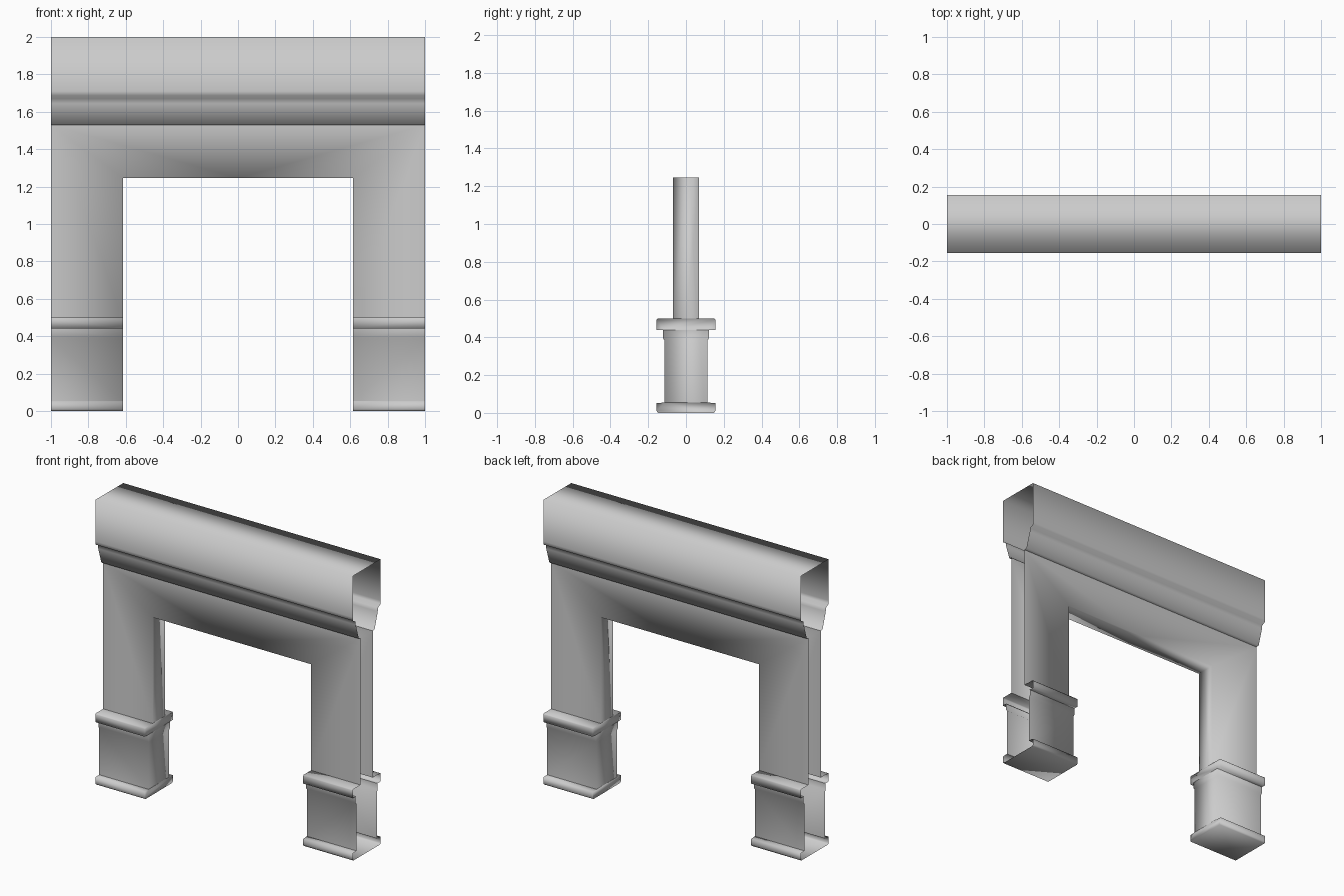
import bpy
import bmesh

cube = bpy.data.objects.get("Cube")
if cube:
    bpy.data.objects.remove(cube, do_unlink=True)

# Single stone colour
stone = bpy.data.materials.new("grey_stone")
stone.use_nodes = True
colour = (0.6, 0.6, 0.6, 1)
stone.diffuse_color = colour
stone.node_tree.nodes["Principled BSDF"].inputs["Base Color"].default_value = colour

OPENING = 0.615   # half width of the opening
HEAD = 1.245      # underside of the lintel
WALL = 0.068      # half thickness of the wall


def finish(name, bm):
    """Turn normals outward, shade smooth and add the object to the scene."""
    bmesh.ops.recalc_face_normals(bm, faces=bm.faces[:])
    bm.normal_update()
    facing = sum(f.normal.y * f.calc_center_median().y * f.calc_area() for f in bm.faces)
    if facing < 0:
        bmesh.ops.reverse_faces(bm, faces=bm.faces[:])
    for f in bm.faces:
        f.smooth = True
    mesh = bpy.data.meshes.new(name)
    bm.to_mesh(mesh)
    bm.free()
    mesh.materials.append(stone)
    obj = bpy.data.objects.new(name, mesh)
    bpy.context.collection.objects.link(obj)
    return obj


def shell(name, half, x_inner, x_outer, joined, capped):
    """Extrude a (y, z) half profile and its mirror along x as a thin shell."""
    profile = half + [(-y, z) for y, z in reversed(half)]
    bm = bmesh.new()
    inner = [bm.verts.new((x_inner, y, z)) for y, z in profile]
    outer = [bm.verts.new((x_outer, y, z)) for y, z in profile]
    for i in range(len(profile) - 1):
        if joined or i != len(half) - 1:
            bm.faces.new((inner[i], inner[i + 1], outer[i + 1], outer[i]))
    if capped:
        bm.faces.new(inner)
    return finish(name, bm)


# Moulded lintel, open at both ends
shell("lintel", [(WALL, 1.53), (0.088, 1.535), (0.122, 1.645), (0.125, 1.67),
                 (0.155, 1.687), (0.155, 1.71), (0.155, 2.0)],
      -1, 1, joined=True, capped=False)

# Wall around the opening: half of it, mirrored
bm = bmesh.new()
outline = {"top": (0, 1.53), "corner": (1, 1.53), "foot": (1, 0.5),
           "jamb": (OPENING, 0.5), "bend": (OPENING, HEAD), "mid": (0, HEAD)}
rows = []
for y in (-WALL, 0, WALL):
    keys = outline if y else ("jamb", "bend", "mid")
    rows.append({k: bm.verts.new((outline[k][0], y, outline[k][1])) for k in keys})
for row in (rows[0], rows[2]):
    for keys in (("top", "corner", "mid"), ("corner", "bend", "mid"),
                 ("corner", "foot", "jamb", "bend")):
        bm.faces.new([row[k] for k in keys])
# Reveal faces lining the opening
for a, b in zip(rows, rows[1:]):
    for p, q in (("jamb", "bend"), ("bend", "mid")):
        bm.faces.new((a[p], a[q], b[q], b[p]))
wall = finish("wall", bm)
wall.modifiers.new("mirror", "MIRROR")

# Pedestals under each leg, open on the outer end
for side, s in (("left", 1), ("right", -1)):
    shell(side + "_pedestal_cap",
          [(WALL, 0.5), (0.15, 0.5), (0.155, 0.493), (0.155, 0.44), (0.118, 0.44)],
          s * OPENING, s, joined=False, capped=True)
    shell(side + "_pedestal_body",
          [(0.122, 0.44), (0.122, 0.395), (0.114, 0.385), (0.114, 0.055)],
          s * OPENING, s, joined=False, capped=True)
    shell(side + "_pedestal_base",
          [(0.112, 0.055), (0.155, 0.052), (0.155, 0.01), (0.148, 0)],
          s * OPENING, s, joined=True, capped=True)
